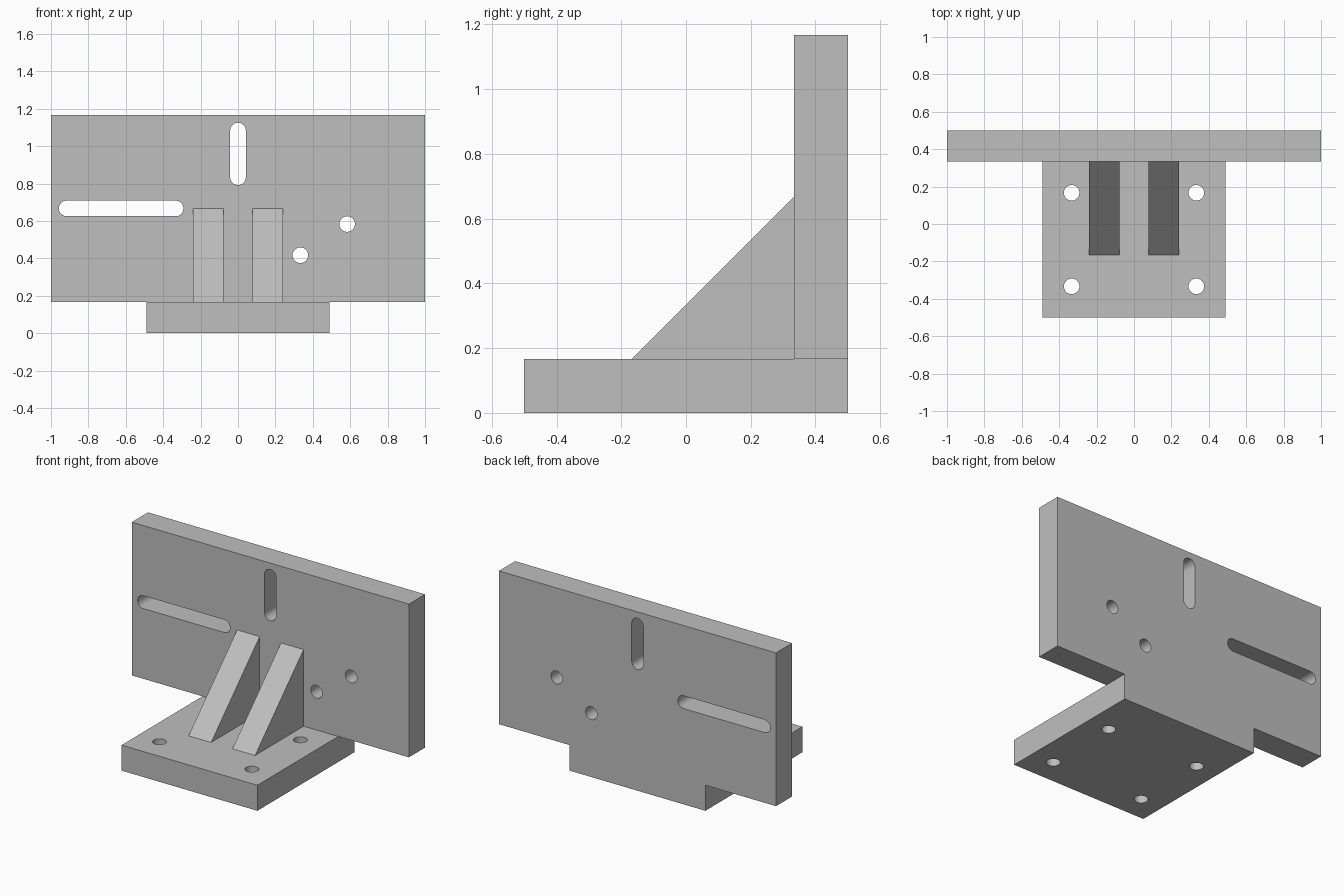
import bpy
import bmesh
import math
from mathutils import Vector

cube = bpy.data.objects.get("Cube")
if cube:
    bpy.data.objects.remove(cube, do_unlink=True)

grey = bpy.data.materials.new("plain grey")
grey.use_nodes = True
GREY = (0.52, 0.52, 0.52, 1)
grey.diffuse_color = GREY
grey.node_tree.nodes["Principled BSDF"].inputs["Base Color"].default_value = GREY

T = 1 / 6        # plate thickness
R = T / 4        # hole radius
X, Y, Z = Vector((1, 0, 0)), Vector((0, 1, 0)), Vector((0, 0, 1))


def prism(name, points, direction):
    """Closed solid made by sweeping a flat outline along a direction."""
    bm = bmesh.new()
    face = bm.faces.new([bm.verts.new(p) for p in points])
    swept = bmesh.ops.extrude_face_region(bm, geom=[face])["geom"]
    verts = [g for g in swept if isinstance(g, bmesh.types.BMVert)]
    bmesh.ops.translate(bm, verts=verts, vec=direction)
    bmesh.ops.recalc_face_normals(bm, faces=bm.faces)
    mesh = bpy.data.meshes.new(name)
    bm.to_mesh(mesh)
    bm.free()
    mesh.materials.append(grey)
    obj = bpy.data.objects.new(name, mesh)
    bpy.context.collection.objects.link(obj)
    return obj


def box(name, low, high):
    (x0, y0, z0), (x1, y1, z1) = low, high
    outline = [(x0, y0, z0), (x1, y0, z0), (x1, y1, z0), (x0, y1, z0)]
    return prism(name, outline, Z * (z1 - z0))


def slot_outline(start, end, axis, steps=24):
    """Rounded slot outline around the line start-end, flat across axis."""
    along = (end - start).normalized() if end != start else X
    side = axis.cross(along)
    points = []
    for centre, turn in ((end, -math.pi / 2), (start, math.pi / 2)):
        # a plain hole has coincident centres, so skip its shared points
        for i in range(steps + (end != start)):
            a = turn + math.pi * i / steps
            points.append(centre + R * (along * math.cos(a) + side * math.sin(a)))
    return points


def cut(obj, start, end, axis):
    """Cut a round hole or slot through the object along axis."""
    outline = [p - axis for p in slot_outline(start, end, axis)]
    cutter = prism("hole_cutter", outline, axis * 3)
    cutter.hide_render = True
    mod = obj.modifiers.new("hole", 'BOOLEAN')
    mod.operation = 'DIFFERENCE'
    mod.solver = 'EXACT'
    mod.object = cutter
    bpy.context.view_layer.objects.active = obj
    bpy.ops.object.modifier_apply(modifier=mod.name)
    bpy.data.objects.remove(cutter, do_unlink=True)


def smooth(obj):
    bpy.ops.object.select_all(action='DESELECT')
    obj.select_set(True)
    bpy.context.view_layer.objects.active = obj
    bpy.ops.object.shade_smooth_by_angle(angle=math.radians(30))


# Base plate with four mounting holes
base = box("base_plate", (-0.49, -0.5, 0), (0.49, 0.5, T))
for x in (-2 * T, 2 * T):
    for y in (-2 * T, T):
        p = Vector((x, y, 0))
        cut(base, p, p, Z)
smooth(base)

# Upright plate with two slots and two round holes
upright = box("upright_plate", (-1, 2 * T, T), (1, 0.5, 7 * T))
for start, end in (((-5.5 * T, 4 * T), (-2 * T, 4 * T)),
                   ((0, 5 * T), (0, 6.5 * T)),
                   ((2 * T, 2.5 * T), (2 * T, 2.5 * T)),
                   ((3.5 * T, 3.5 * T), (3.5 * T, 3.5 * T))):
    cut(upright, Vector((start[0], 0, start[1])), Vector((end[0], 0, end[1])), Y)
smooth(upright)

# Pair of triangular support ribs
for name, x in (("right_rib", -0.24), ("left_rib", 0.077)):
    prism(name, [(x, -T, T), (x, 2 * T, T), (x, 2 * T, 4 * T)], X * 0.163)
